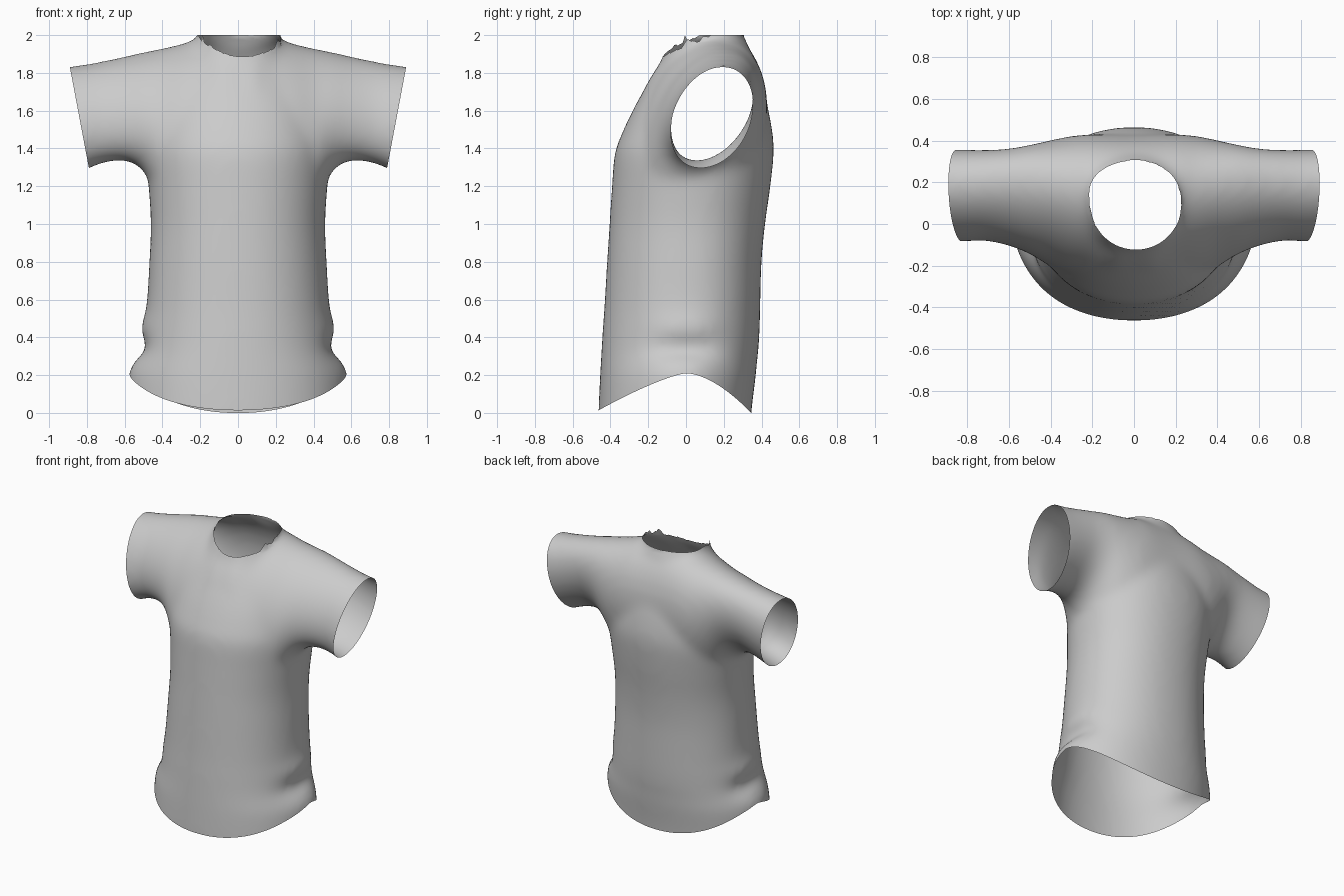
import bpy, bmesh
from math import sin, cos, pi, copysign, hypot
from mathutils import Vector

cube = bpy.data.objects.get("Cube")
if cube:
    bpy.data.objects.remove(cube)

SIDES = 64
STEPS = 4


def power(v, e):
    return copysign(abs(v) ** e, v)


def smooth_rows(rows):
    """Insert rows along a smooth curve, using the first column as parameter."""
    def slope(i, c):
        a, b = rows[max(i - 1, 0)], rows[min(i + 1, len(rows) - 1)]
        return (b[c] - a[c]) / (b[0] - a[0])

    out = []
    for i in range(len(rows) - 1):
        p, q = rows[i], rows[i + 1]
        d = q[0] - p[0]
        for k in range(STEPS):
            t = k / STEPS
            s = t * t * (3 - 2 * t)
            out.append([p[0] + d * t] + [
                p[c] + (q[c] - p[c]) * s
                + d * t * (1 - t) * (slope(i, c) * (1 - t) - slope(i + 1, c) * t)
                for c in range(1, len(p))])
    return out + [rows[-1]]


def loft(bm, rings):
    """Skin a closed, capped tube through rings of points."""
    loops = [[bm.verts.new(p) for p in ring] for ring in rings]
    for a, b in zip(loops, loops[1:]):
        for i in range(SIDES):
            j = (i + 1) % SIDES
            bm.faces.new((a[i], a[j], b[j], b[i]))
    bm.faces.new(loops[0][::-1])
    bm.faces.new(loops[-1])


def torso_ring(z, half, front, back, tuck):
    # front and back bulge separately; tuck moves only the side seams
    mid = 0.45 * (front + back) + 0.03
    pts = []
    for i in range(SIDES):
        t = 2 * pi * i / SIDES
        s = power(sin(t), 0.94)
        y = mid + s * ((back - mid) if s > 0 else (mid - front))
        x = half * power(cos(t), 0.94) + tuck * cos(t) ** 13
        pts.append(Vector((x, y, z)))
    return pts


def sleeve_ring(x, low, high, front, back, lean):
    zc, yc = (low + high) / 2, (front + back) / 2
    ry = ((back - front) ** 2 / 4 - lean ** 2) ** 0.5
    pts = []
    for i in range(SIDES):
        t = 2 * pi * i / SIDES
        pts.append(Vector((x, yc + ry * cos(t) + lean * sin(t),
                           zc + (high - low) / 2 * sin(t))))
    return pts


def trim(bm, height, keep_above):
    """Slice along a curved surface z = height(co): flatten, cut, restore."""
    # heights depend on x and y only, so the shift can be undone exactly
    for v in bm.verts:
        v.co.z -= height(v.co)
    bmesh.ops.bisect_plane(bm, geom=bm.verts[:] + bm.edges[:] + bm.faces[:],
                           plane_co=(0, 0, 0), plane_no=(0, 0, 1),
                           clear_inner=keep_above, clear_outer=not keep_above)
    for v in bm.verts:
        v.co.z += height(v.co)


# Torso: height, half width, front, back, side tuck
torso = [
    (-0.15, 0.57, -0.467, 0.335, 0), (0.02, 0.57, -0.463, 0.348, 0),
    (0.2, 0.557, -0.455, 0.37, 0.025), (0.27, 0.535, -0.451, 0.376, 0.015),
    (0.34, 0.515, -0.447, 0.384, -0.03), (0.44, 0.5, -0.441, 0.39, 0.015),
    (0.55, 0.487, -0.433, 0.393, 0), (0.8, 0.47, -0.418, 0.4, 0),
    (1.0, 0.462, -0.405, 0.419, 0), (1.2, 0.474, -0.392, 0.447, 0),
    (1.38, 0.49, -0.376, 0.465, 0), (1.48, 0.48, -0.339, 0.459, 0),
    (1.6, 0.45, -0.283, 0.437, 0), (1.75, 0.38, -0.2, 0.398, 0),
    (1.86, 0.29, -0.135, 0.36, 0), (1.95, 0.235, -0.1, 0.327, 0),
    (2.0, 0.215, -0.07, 0.305, 0), (2.06, 0.19, -0.03, 0.275, 0),
]
# Sleeve: distance out, low, high, front, back, lean
sleeve = [
    (-0.1, 0.9, 2.02, -0.31, 0.43, 0.09), (0.0, 0.9, 2.02, -0.31, 0.43, 0.09),
    (0.2, 0.95, 1.985, -0.28, 0.43, 0.1), (0.3, 1.0, 1.953, -0.255, 0.422, 0.1),
    (0.4, 1.1, 1.93, -0.205, 0.402, 0.1), (0.5, 1.28, 1.91, -0.145, 0.38, 0.09),
    (0.6, 1.335, 1.887, -0.105, 0.362, 0.08), (0.72, 1.32, 1.862, -0.08, 0.356, 0.065),
    (0.82, 1.28, 1.843, -0.085, 0.357, 0.06), (0.98, 1.22, 1.825, -0.09, 0.36, 0.06),
]

bm = bmesh.new()
loft(bm, [torso_ring(*r) for r in smooth_rows(torso)])
for side in (1, -1):
    loft(bm, [sleeve_ring(side * r[0], *r[1:]) for r in smooth_rows(sleeve)])
bmesh.ops.recalc_face_normals(bm, faces=bm.faces[:])
mesh = bpy.data.meshes.new("shirt")
bm.to_mesh(mesh)
bm.free()
shirt = bpy.data.objects.new("shirt", mesh)
bpy.context.collection.objects.link(shirt)
bpy.context.view_layer.objects.active = shirt
shirt.select_set(True)

# Fuse the tubes into one cloth skin with soft armpits
fuse = shirt.modifiers.new("fuse", 'REMESH')
fuse.mode = 'VOXEL'
fuse.voxel_size = 0.02
soften = shirt.modifiers.new("soften", 'SMOOTH')
soften.factor = 0.5
soften.iterations = 24
for name in ("fuse", "soften"):
    bpy.ops.object.modifier_apply(modifier=name)


def hem(co):
    if co.y < 0:
        return 0.21 - 0.195 * (-co.y / 0.46) ** 1.3
    return 0.21 - 0.21 * (co.y / 0.345) ** 1.7


def neckline(co):
    # steep funnel around the neck, so the rim follows the shoulders
    r = hypot((co.x - 0.01) / 0.213, (co.y - 0.088) / 0.213)
    return min(2.0, max(1.7, 1.92 + 4 * (r - 1)))


# Open the hem, the neck and both cuffs
bm = bmesh.new()
bm.from_mesh(shirt.data)
trim(bm, hem, True)
trim(bm, neckline, False)
for side in (1, -1):
    bmesh.ops.bisect_plane(bm, geom=bm.verts[:] + bm.edges[:] + bm.faces[:],
                           plane_co=(side * 0.89, 0, 1.83),
                           plane_no=(side * 0.53, 0, -0.1), clear_outer=True)
bm.to_mesh(shirt.data)
bm.free()

cloth = bpy.data.materials.new("grey cloth")
cloth.use_nodes = True
grey = (0.6, 0.6, 0.6, 1)
cloth.diffuse_color = grey
cloth.node_tree.nodes["Principled BSDF"].inputs["Base Color"].default_value = grey
shirt.data.materials.clear()
shirt.data.materials.append(cloth)
bpy.ops.object.shade_smooth()
